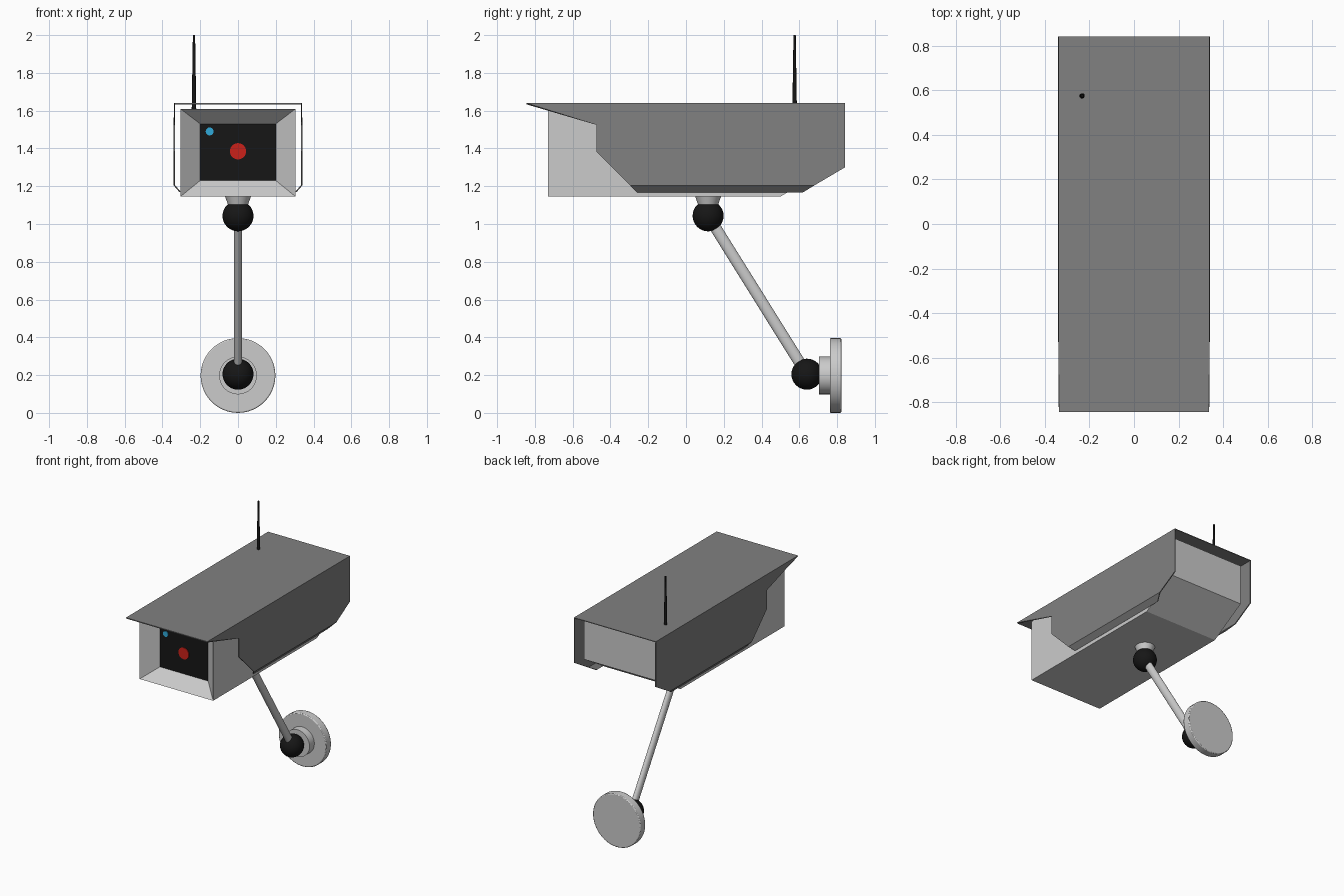
import bpy, bmesh, math
from mathutils import Vector

if "Cube" in bpy.data.objects:
    bpy.data.objects.remove(bpy.data.objects["Cube"])


def material(name, rgb):
    m = bpy.data.materials.new(name)
    m.diffuse_color = (*rgb, 1)
    m.use_nodes = True
    m.node_tree.nodes["Principled BSDF"].inputs["Base Color"].default_value = m.diffuse_color
    return m


BLACK = material("black", (0.008, 0.008, 0.008))
RED = material("red", (0.6, 0.015, 0.01))
BLUE = material("light_blue", (0.03, 0.4, 0.7))
DARK = material("dark_grey", (0.22, 0.22, 0.22))


def mesh_object(name, bm, mat=None, smooth=False):
    bmesh.ops.recalc_face_normals(bm, faces=bm.faces)
    me = bpy.data.meshes.new(name)
    bm.to_mesh(me)
    bm.free()
    ob = bpy.data.objects.new(name, me)
    bpy.context.collection.objects.link(ob)
    if mat:
        me.materials.append(mat)
    if smooth:
        bpy.ops.object.select_all(action='DESELECT')
        ob.select_set(True)
        bpy.context.view_layer.objects.active = ob
        bpy.ops.object.shade_smooth_by_angle(angle=math.radians(40))
    return ob


def rod(name, a, b, r1, r2=None, mat=None, sides=32, squash=1.0):
    """Round bar or cone from point a to point b; squash narrows it in x."""
    a, b = Vector(a), Vector(b)
    bm = bmesh.new()
    bmesh.ops.create_cone(bm, cap_ends=True, segments=sides, radius1=r1,
                          radius2=r1 if r2 is None else r2, depth=(b - a).length)
    rot = Vector((0, 0, 1)).rotation_difference(b - a)
    for v in bm.verts:
        v.co = rot @ v.co
        v.co.x *= squash
        v.co += (a + b) / 2
    return mesh_object(name, bm, mat, True)


def ball(name, centre, r, mat):
    bm = bmesh.new()
    bmesh.ops.create_uvsphere(bm, u_segments=32, v_segments=16, radius=r)
    bmesh.ops.translate(bm, verts=bm.verts, vec=centre)
    return mesh_object(name, bm, mat, True)


# Camera body: side profile swept across x, with a tapered recess in the front
profile = [(-0.73, 1.145), (0.5, 1.145), (0.775, 1.31), (0.775, 1.61), (-0.73, 1.61)]
bm = bmesh.new()
left, right = [[bm.verts.new((s * 0.305, y, z)) for y, z in profile] for s in (-1, 1)]
bm.faces.new(left)
bm.faces.new(right)
for i in range(4):
    bm.faces.new((left[i], left[i + 1], right[i + 1], right[i]))
outer = [left[0], right[0], right[4], left[4]]
inner = [bm.verts.new((x, -0.64, z))
         for x, z in ((-0.2, 1.23), (0.2, 1.23), (0.2, 1.53), (-0.2, 1.53))]
for i in range(4):
    j = (i + 1) % 4
    bm.faces.new((outer[i], outer[j], inner[j], inner[i]))
bm.faces.new(inner)
body = mesh_object("camera_body", bm)
body.data.materials.append(None)
body.data.materials.append(BLACK)
body.data.polygons[-1].material_index = 1

# Lens and indicator light
rod("lens", (0, -0.63, 1.385), (0, -0.645, 1.385), 0.043, mat=RED)
rod("indicator_light", (-0.15, -0.63, 1.49), (-0.15, -0.645, 1.49), 0.021, mat=BLUE)

# Weather shield: thin folded sheet with an inward lip along each lower edge
side = [(-0.845, 1.637), (-0.475, 1.525), (-0.475, 1.385), (-0.295, 1.205),
        (0.68, 1.205), (0.842, 1.30), (0.842, 1.637)]
bm = bmesh.new()
ends = []
for s in (-1, 1):
    vs = [bm.verts.new((s * 0.337, y, z)) for y, z in side]
    lip = [bm.verts.new((s * 0.307, y, 1.17)) for y in (0.62, -0.26)]
    bm.faces.new(vs)
    bm.faces.new((vs[3], vs[4], *lip))
    ends.append((vs[0], vs[-1]))
bm.faces.new((ends[0][0], ends[0][1], ends[1][1], ends[1][0]))
shield = mesh_object("weather_shield", bm, DARK)
solid = shield.modifiers.new("thickness", 'SOLIDIFY')
solid.thickness = 0.007
solid.offset = 0

# Antenna
rod("antenna", (-0.233, 0.575, 1.61), (-0.233, 0.575, 2.0), 0.012, 0.006, BLACK, 16)

# Mounting arm with a ball joint at each end
top, low = (0, 0.117, 1.043), (0, 0.64, 0.205)
rod("neck", (0, 0.117, 1.08), (0, 0.117, 1.15), 0.045, 0.07)
ball("upper_ball_joint", top, 0.082, BLACK)
rod("arm", top, low, 0.03, squash=0.7)
ball("lower_ball_joint", low, 0.082, BLACK)

# Wall mount
rod("wall_collar", (0, 0.705, 0.198), (0, 0.775, 0.198), 0.1)
plate = rod("wall_plate", (0, 0.762, 0.198), (0, 0.822, 0.198), 0.198, sides=48)
bev = plate.modifiers.new("soft_edge", 'BEVEL')
bev.width = 0.006
bev.segments = 2
